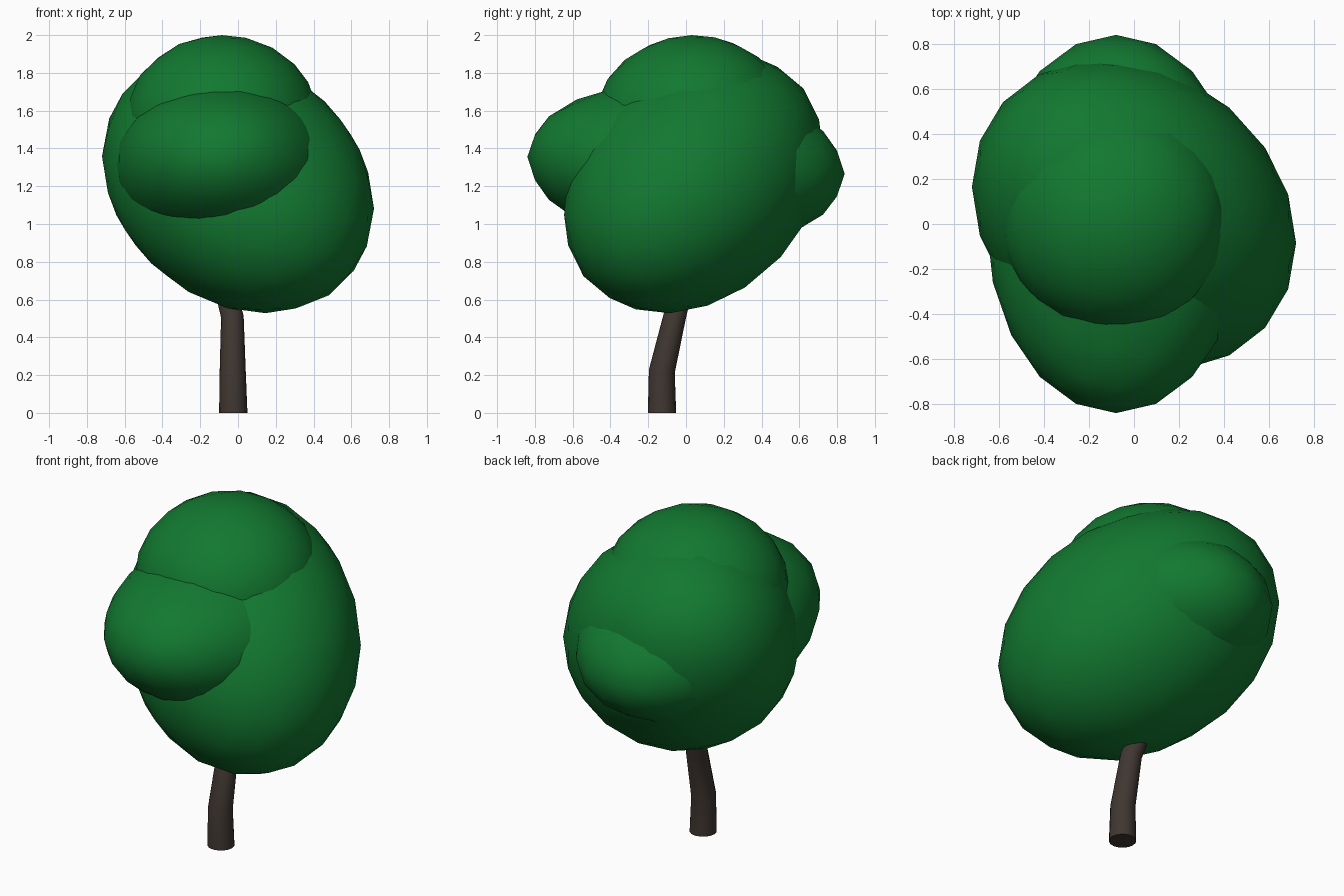
import bpy, bmesh, math
from mathutils import Matrix, Vector

if "Cube" in bpy.data.objects:
    bpy.data.objects.remove(bpy.data.objects["Cube"])


def material(name, rgb):
    m = bpy.data.materials.new(name)
    m.diffuse_color = (*rgb, 1)
    m.use_nodes = True
    m.node_tree.nodes["Principled BSDF"].inputs["Base Color"].default_value = m.diffuse_color
    return m


def finish(name, bm, mat):
    bmesh.ops.recalc_face_normals(bm, faces=bm.faces)
    me = bpy.data.meshes.new(name)
    bm.to_mesh(me)
    bm.free()
    me.materials.append(mat)
    ob = bpy.data.objects.new(name, me)
    bpy.context.collection.objects.link(ob)
    bpy.ops.object.select_all(action='DESELECT')
    ob.select_set(True)
    bpy.context.view_layer.objects.active = ob
    bpy.ops.object.shade_smooth_by_angle(angle=math.radians(45))
    return ob


def leaf_clump(name, centre, rows):
    """Icosphere stretched and leaned by a 3x3 matrix."""
    bm = bmesh.new()
    bmesh.ops.create_icosphere(
        bm, subdivisions=3, radius=1,
        matrix=Matrix.Translation(centre) @ Matrix(rows).to_4x4())
    finish(name, bm, leaves)


leaves = material("leaves", (0.006, 0.19, 0.03))
bark = material("bark", (0.05, 0.037, 0.03))

# Large crown leaning up towards the back left
leaf_clump("main_foliage", (0, 0.04, 1.22),
           ((0.72, 0, 0), (-0.125, 0.68, 0), (-0.139, 0.136, 0.665)))
# Long clump running front to back
leaf_clump("cross_foliage", (-0.08, 0, 1.31),
           ((0.575, 0, 0), (0, 0.84, 0), (0, -0.045, 0.44)))
# Cap on top
leaf_clump("top_foliage", (-0.085, 0.03, 1.55),
           ((0.51, 0, 0), (0, 0.515, 0), (0, 0.01, 0.45)))

# Bent, tapering trunk: x, y, z, radius
path = [(-0.025, -0.127, 0, 0.075), (-0.028, -0.128, 0.22, 0.069),
        (-0.03, -0.06, 0.51, 0.06), (-0.07, -0.02, 0.66, 0.055),
        (-0.1, 0.02, 0.85, 0.05)]
sides = 16
bm = bmesh.new()
rings = []
for i, (x, y, z, r) in enumerate(path):
    a = Vector(path[max(i - 1, 0)][:3])
    b = Vector(path[min(i + 1, len(path) - 1)][:3])
    tilt = Vector((0, 0, 1)).rotation_difference(b - a) if i else Matrix.Identity(3)
    rings.append([bm.verts.new(Vector((x, y, z)) + tilt @ Vector(
        (r * math.cos(t), r * math.sin(t), 0)))
        for t in (2 * math.pi * k / sides for k in range(sides))])
for lo, hi in zip(rings, rings[1:]):
    for k in range(sides):
        n = (k + 1) % sides
        bm.faces.new((lo[k], lo[n], hi[n], hi[k]))
bm.faces.new(rings[0])
bm.faces.new(rings[-1])
finish("trunk", bm, bark)
